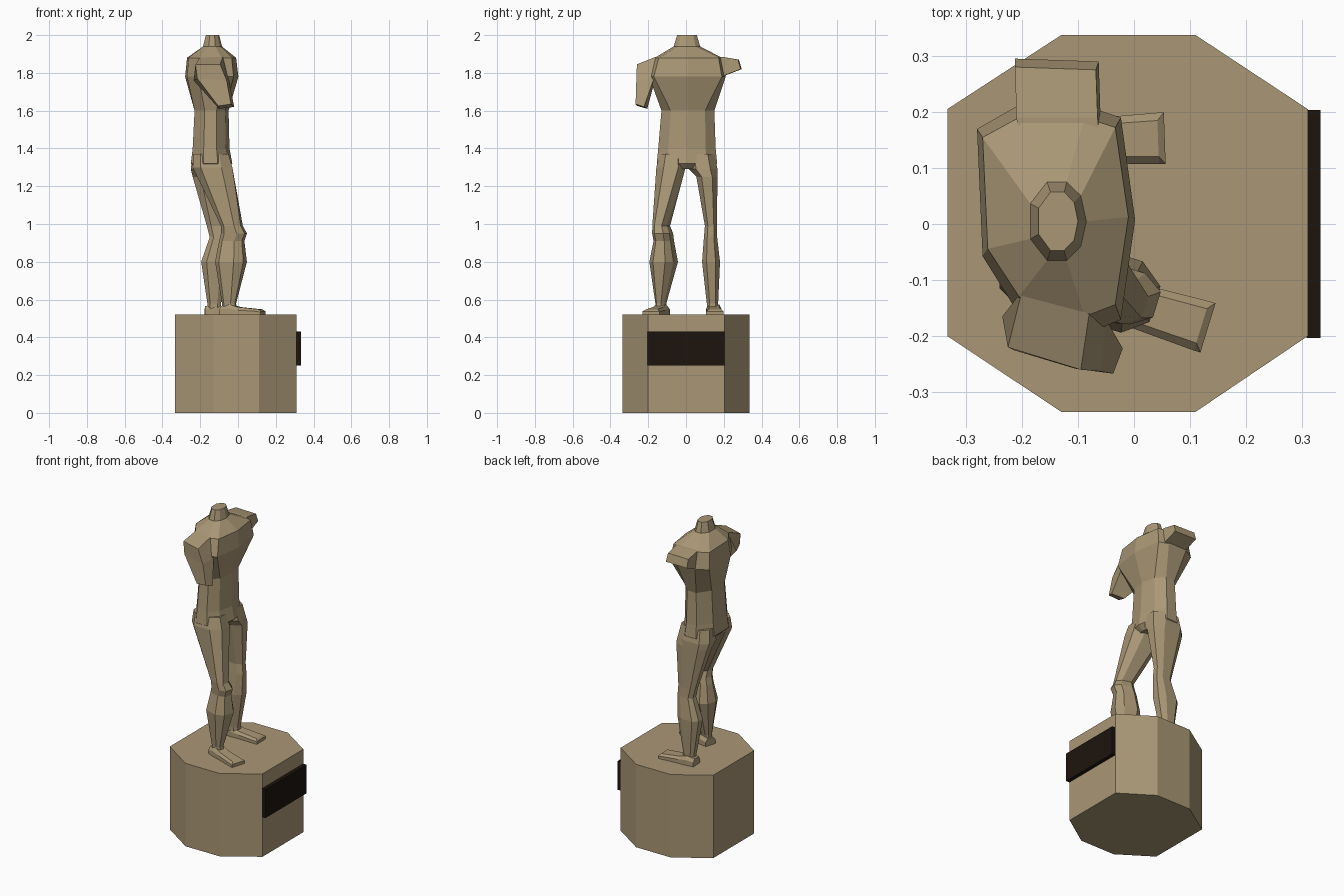
import bpy, bmesh, math
from mathutils import Vector, Matrix


def material(name, color):
    m = bpy.data.materials.new(name)
    m.diffuse_color = color
    return m


STONE = material("bronze_tan", (0.40, 0.31, 0.18, 1))
DARK = material("plaque_dark", (0.012, 0.007, 0.004, 1))


def loft(name, rings, mat=STONE):
    """Skin a list of equal-length point rings and cap both ends."""
    bm = bmesh.new()
    rows = [[bm.verts.new(p) for p in r] for r in rings]
    n = len(rows[0])
    for a, b in zip(rows, rows[1:]):
        for i in range(n):
            j = (i + 1) % n
            bm.faces.new((a[i], a[j], b[j], b[i]))
    bm.faces.new(rows[0])
    bm.faces.new(rows[-1])
    bmesh.ops.recalc_face_normals(bm, faces=bm.faces)
    me = bpy.data.meshes.new(name)
    bm.to_mesh(me)
    bm.free()
    me.materials.append(mat)
    ob = bpy.data.objects.new(name, me)
    bpy.context.collection.objects.link(ob)
    return ob


def ring(shape, z, x0, x1, y0, y1, turn=0, dip=0):
    """Fit a unit outline into an x/y box at height z, optionally turned."""
    c = Vector(((x0 + x1) / 2, (y0 + y1) / 2, z))
    rot = Matrix.Rotation(math.radians(turn), 3, 'Z')
    k = 0.95 if turn else 1
    return [c + rot @ Vector((u * (x1 - x0) / 2 * k, v * (y1 - y0) / 2 * k, dip * u))
            for u, v in shape]


# plinth: stretched octagon
plan = [(-0.13, 0.337), (0.11, 0.337), (0.31, 0.205), (0.31, -0.20),
        (0.11, -0.335), (-0.13, -0.335), (-0.333, -0.20), (-0.333, 0.205)]
loft("plinth", [[(x, y, z) for x, y in plan] for z in (0, 0.52)])

# plaque on the plinth face
loft("plaque", [[(x, -0.203, 0.25), (x, 0.203, 0.25), (x, 0.203, 0.43), (x, -0.203, 0.43)]
                for x in (0.308, 0.333)], DARK)

# torso: pelvis, waist, chest, shoulders and neck stump
BODY = [(1, 0), (.8, .65), (.3, 1), (-.4, 1), (-1, .45),
        (-1, -.45), (-.4, -1), (.3, -1), (.8, -.65)]
CHEST = [(1, 0), (.82, .9), (.4, 1), (-.5, 1), (-1, .8),
         (-.93, -.32), (-.5, -.8), (.4, -1), (.82, -.88)]
loft("torso", [
    ring(BODY, 1.29, -0.22, -0.06, -0.12, 0.13),
    ring(BODY, 1.32, -0.25, -0.03, -0.155, 0.165),
    ring(BODY, 1.40, -0.24, -0.045, -0.147, 0.157),
    ring(BODY, 1.60, -0.23, -0.05, -0.13, 0.15),
    ring(CHEST, 1.78, -0.28, 0.002, -0.195, 0.21),
    ring(CHEST, 1.88, -0.27, -0.01, -0.165, 0.19),
    ring(BODY, 1.94, -0.185, -0.085, -0.065, 0.075),
    ring(BODY, 2.00, -0.17, -0.10, -0.047, 0.057)])

# legs: thigh, knee, calf, ankle
LIMB = [(1, .5), (.45, 1), (-.6, 1), (-1, .45), (-1, -.45), (-.6, -1), (.45, -1), (1, -.5)]
loft("front_leg", [
    ring(LIMB, 1.37, -0.235, -0.05, -0.14, -0.01),
    ring(LIMB, 1.30, -0.24, -0.03, -0.157, -0.002),
    ring(LIMB, 0.99, -0.09, 0.025, -0.175, -0.09, -17),
    ring(LIMB, 0.95, -0.09, 0.047, -0.175, -0.075, -17),
    ring(LIMB, 0.91, -0.10, 0.033, -0.168, -0.07, -17),
    ring(LIMB, 0.80, -0.12, 0.045, -0.19, -0.05, -17),
    ring(LIMB, 0.58, -0.085, -0.01, -0.16, -0.108, -17),
    ring(LIMB, 0.53, -0.085, -0.005, -0.16, -0.108, -17)])
loft("back_leg", [
    ring(LIMB, 1.37, -0.24, -0.05, 0.01, 0.15),
    ring(LIMB, 1.29, -0.25, -0.035, 0.015, 0.167),
    ring(LIMB, 1.25, -0.24, -0.03, 0.055, 0.167),
    ring(LIMB, 0.99, -0.165, -0.05, 0.10, 0.163),
    ring(LIMB, 0.93, -0.15, -0.045, 0.095, 0.165),
    ring(LIMB, 0.80, -0.195, -0.05, 0.085, 0.18),
    ring(LIMB, 0.58, -0.162, -0.09, 0.11, 0.17),
    ring(LIMB, 0.53, -0.162, -0.085, 0.11, 0.17)])


# feet: tapered wedges with sloping tops
def foot(name, heel, turn):
    mat = Matrix.Translation((*heel, 0.52)) @ Matrix.Rotation(math.radians(turn), 4, 'Z')
    sections = [(0, .035, .02, .045), (.05, .04, .028, .055), (.10, .04, .028, .04),
                (.218, .046, .032, .028), (.23, .046, .046, .018)]
    rings = [[mat @ Vector(p) for p in ((x, -w, 0), (x, w, 0), (x, w, .6 * h),
                                       (x, t, h), (x, -t, h), (x, -w, .6 * h))]
             for x, w, t, h in sections]
    loft(name, rings)


foot("back_foot", (-0.175, 0.145), 2)
foot("front_foot", (-0.088, -0.118), -17)

# hanging broken arm
loft("lowered_arm", [
    [(-0.20, -0.12, 1.885), (-0.08, -0.16, 1.885), (-0.095, -0.26, 1.845), (-0.225, -0.22, 1.845)],
    [(-0.235, -0.165, 1.76), (-0.05, -0.17, 1.77), (-0.06, -0.263, 1.76), (-0.215, -0.225, 1.77)],
    [(-0.10, -0.205, 1.61), (-0.02, -0.222, 1.62), (-0.037, -0.267, 1.635), (-0.105, -0.258, 1.625)]])

# raised broken arm stub
loft("raised_arm", [
    [(-0.22, 0.14, 1.76), (-0.05, 0.14, 1.76), (-0.06, 0.14, 1.885), (-0.20, 0.14, 1.885)],
    [(-0.21, 0.205, 1.785), (-0.06, 0.20, 1.785), (-0.065, 0.19, 1.885), (-0.21, 0.19, 1.885)],
    [(-0.212, 0.295, 1.82), (-0.063, 0.29, 1.82), (-0.068, 0.275, 1.87), (-0.212, 0.28, 1.87)]])
